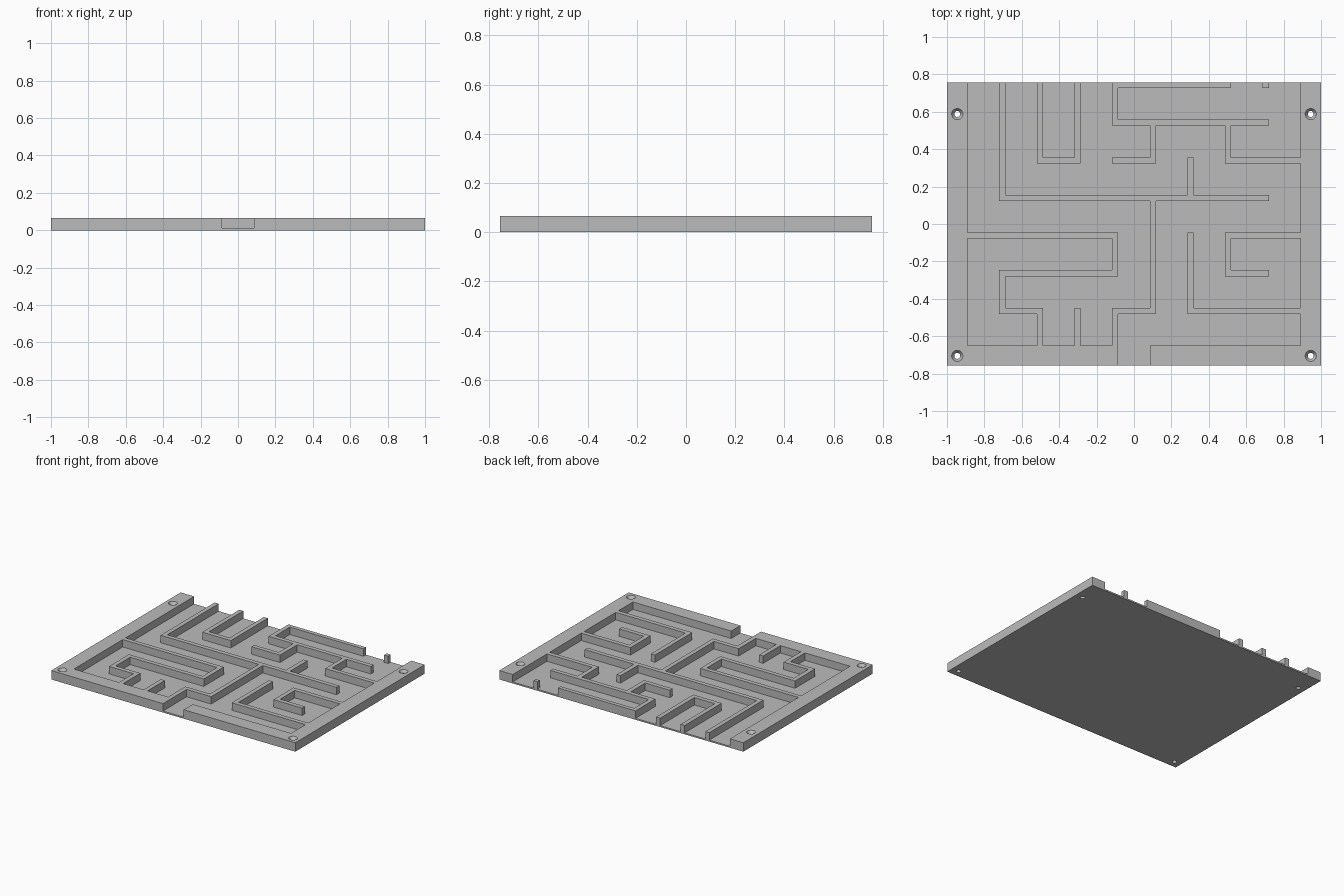
import bpy, bmesh, math

cube = bpy.data.objects.get("Cube")
if cube:
    bpy.data.objects.remove(cube, do_unlink=True)

HX, HY = 1.0, 0.757          # half size of the board
FLOOR, TOP = 0.011, 0.066    # floor thickness, wall height
PITCH, HALF = 0.2013, 0.0163  # maze cell size, half wall thickness
RIM_X = 4.5 * PITCH - HALF
RIM_Y = -0.666 + HALF
GATE = 0.5 * PITCH - HALF    # half width of the front opening

# Wall runs as column-row pairs on the maze lattice
RUNS = [
    "17 14 84", "64 65", "54 51 41 40",
    "27 25 35 37", "77 47 46 86", "56 55 45", "76 75 95", "87 87",
    "03 43 42 12 11 21 20", "30 31", "63 61 91", "93 73 72 82",
]


def node(code):
    return (int(code[0]) - 4.5) * PITCH, int(code[1]) * PITCH - 0.666


def wall_rects():
    """Rectangles (x0, x1, y0, y1) for every straight wall piece."""
    for run in RUNS:
        pts = [node(c) for c in run.split()]
        for (ax, ay), (bx, by) in zip(pts, pts[1:]):
            yield (min(ax, bx) - HALF, max(ax, bx) + HALF,
                   min(ay, by) - HALF, min(max(ay, by) + HALF, HY))


# Side rims, front rims on both sides of the opening, then the maze walls
rects = [(-HX, -RIM_X, -HY, HY), (RIM_X, HX, -HY, HY),
         (-HX, -GATE, -HY, RIM_Y), (GATE, HX, -HY, RIM_Y)]
rects += list(wall_rects())
rects = [tuple(round(v, 4) for v in r) for r in rects]


def mesh_object(name, bm):
    bmesh.ops.recalc_face_normals(bm, faces=bm.faces[:])
    mesh = bpy.data.meshes.new(name)
    bm.to_mesh(mesh)
    bm.free()
    obj = bpy.data.objects.new(name, mesh)
    bpy.context.collection.objects.link(obj)
    return obj


def raise_faces(bm, faces, height, keep):
    """Extrude faces upward and return the raised copies."""
    geom = bmesh.ops.extrude_face_region(bm, geom=faces, use_keep_orig=keep)["geom"]
    verts = [g for g in geom if isinstance(g, bmesh.types.BMVert)]
    bmesh.ops.translate(bm, verts=verts, vec=(0, 0, height))
    if not keep:
        old = [f for f in faces if f.is_valid]
        if old:
            bmesh.ops.delete(bm, geom=old, context="FACES_ONLY")
    return [g for g in geom if isinstance(g, bmesh.types.BMFace)]


def build_board():
    xs = sorted({v for r in rects for v in r[:2]})
    ys = sorted({v for r in rects for v in r[2:]})
    bm = bmesh.new()
    grid = [[bm.verts.new((x, y, 0)) for y in ys] for x in xs]
    for i in range(len(xs) - 1):
        for j in range(len(ys) - 1):
            bm.faces.new((grid[i][j], grid[i + 1][j],
                          grid[i + 1][j + 1], grid[i][j + 1]))
    floor = raise_faces(bm, bm.faces[:], FLOOR, True)

    def is_wall(face):
        c = face.calc_center_median()
        return any(r[0] < c.x < r[1] and r[2] < c.y < r[3] for r in rects)

    raise_faces(bm, [f for f in floor if is_wall(f)], TOP - FLOOR, False)
    bmesh.ops.recalc_face_normals(bm, faces=bm.faces[:])
    bmesh.ops.dissolve_limit(bm, angle_limit=math.radians(1),
                             verts=bm.verts[:], edges=bm.edges[:])
    return mesh_object("maze_board", bm)


def build_screw_cutter():
    """Four countersunk screw holes in the side rims."""
    profile = [(0.016, -0.02), (0.016, TOP - 0.02), (0.03, TOP), (0.03, TOP + 0.02)]
    sides = 32
    bm = bmesh.new()
    for cx in (-0.945, 0.945):
        for cy in (0.588, -0.705):
            rings = []
            for r, z in profile:
                angles = [math.tau * k / sides for k in range(sides)]
                rings.append([bm.verts.new((cx + r * math.cos(a), cy + r * math.sin(a), z))
                              for a in angles])
            for low, high in zip(rings, rings[1:]):
                for k in range(sides):
                    n = (k + 1) % sides
                    bm.faces.new((low[k], low[n], high[n], high[k]))
            bm.faces.new(rings[0][::-1])
            bm.faces.new(rings[-1])
    cutter = mesh_object("screw_hole_cutter", bm)
    cutter.hide_render = True
    return cutter


board = build_board()
cutter = build_screw_cutter()

# Cut the holes, then drop the cutter
mod = board.modifiers.new("screw_holes", "BOOLEAN")
mod.operation = "DIFFERENCE"
mod.solver = "EXACT"
mod.object = cutter
graph = bpy.context.evaluated_depsgraph_get()
cut_mesh = bpy.data.meshes.new_from_object(board.evaluated_get(graph))
board.modifiers.clear()
board.data = cut_mesh
bpy.data.objects.remove(cutter, do_unlink=True)

# Single grey colour
GREY = (0.5, 0.5, 0.5, 1)
mat = bpy.data.materials.new("plain_grey")
mat.use_nodes = True
mat.diffuse_color = GREY
mat.node_tree.nodes["Principled BSDF"].inputs["Base Color"].default_value = GREY
board.data.materials.clear()
board.data.materials.append(mat)

# Smooth only the round holes
bpy.ops.object.select_all(action="DESELECT")
board.select_set(True)
bpy.context.view_layer.objects.active = board
bpy.ops.object.shade_smooth_by_angle(angle=math.radians(25))
